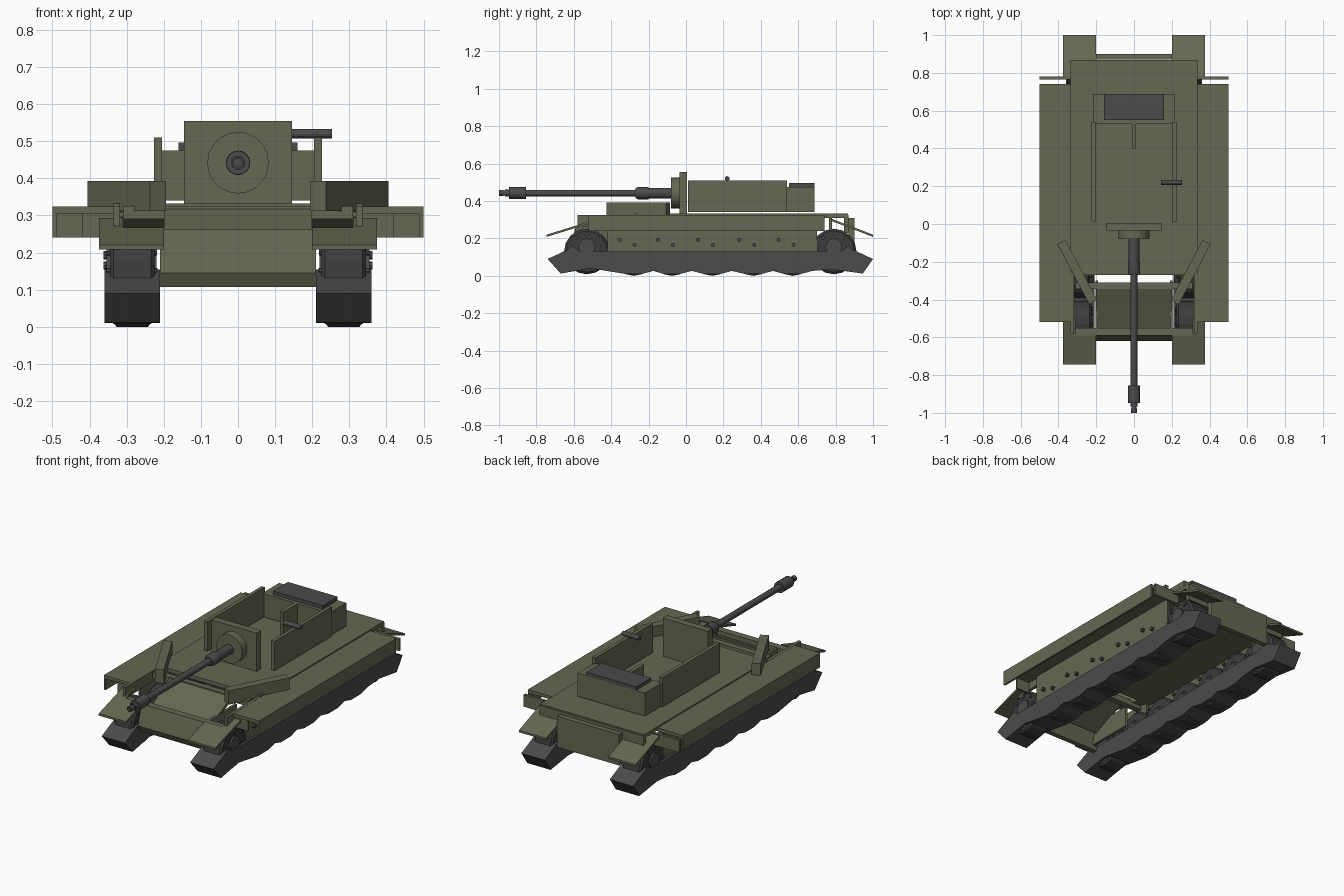
import bpy, math
from mathutils import Matrix, Vector

if "Cube" in bpy.data.objects:
    bpy.data.objects.remove(bpy.data.objects["Cube"])


def mat(name, c):
    m = bpy.data.materials.new(name)
    m.diffuse_color = (*c, 1)
    m.use_nodes = True
    m.node_tree.nodes["Principled BSDF"].inputs["Base Color"].default_value = m.diffuse_color
    return m


OLIVE = mat("olive", (0.13, 0.138, 0.085))
STEEL = mat("dark_steel", (0.07, 0.07, 0.07))
RUBBER = mat("wheel_grey", (0.045, 0.045, 0.045))


def mesh(name, verts, faces, m):
    me = bpy.data.meshes.new(name)
    me.from_pydata(verts, [], faces)
    ob = bpy.data.objects.new(name, me)
    me.materials.append(m)
    bpy.context.collection.objects.link(ob)
    return ob


def prism(name, prof, x0, x1, m=OLIVE):
    """Extrude a (y, z) outline along x."""
    n = len(prof)
    v = [(x, y, z) for x in (x0, x1) for y, z in prof]
    f = [list(range(n))[::-1], list(range(n, 2 * n))]
    f += [[i, (i + 1) % n, n + (i + 1) % n, n + i] for i in range(n)]
    ob = mesh(name, v, f, m)
    ob.data.validate()
    return ob


def box(name, x, y, z, m=OLIVE):
    return prism(name, [(y[0], z[0]), (y[1], z[0]), (y[1], z[1]), (y[0], z[1])], *x, m)


def slab(name, a, b, t, x, m=OLIVE):
    """Tilted plate from a to b in the side view, thickness t downwards."""
    return prism(name, [a, b, (b[0], b[1] - t), (a[0], a[1] - t)], *x, m)


def lathe(name, start, axis, prof, m, n=16):
    """Stack of rings (distance along axis, radius), closed at both ends."""
    rot = Vector((0, 0, 1)).rotation_difference(Vector(axis)).to_matrix().to_4x4()
    M = Matrix.Translation(start) @ rot
    v = [M @ Vector((r * math.cos(2 * math.pi * k / n), r * math.sin(2 * math.pi * k / n), d))
         for d, r in prof for k in range(n)]
    f = [[i * n + k, i * n + (k + 1) % n, (i + 1) * n + (k + 1) % n, (i + 1) * n + k]
         for i in range(len(prof) - 1) for k in range(n)]
    f += [list(range(n))[::-1], list(range((len(prof) - 1) * n, len(prof) * n))]
    return mesh(name, v, f, m)


def smooth(ob):
    bpy.ops.object.select_all(action='DESELECT')
    ob.select_set(True)
    bpy.context.view_layer.objects.active = ob
    bpy.ops.object.shade_smooth_by_angle(angle=math.radians(35))


# Hull: deck, nose, sloped glacis and rear, open underneath
box("hull_deck", (-0.335, 0.335), (-0.27, 0.865), (0.31, 0.332))
prism("nose_plate", [(-0.59, 0.26), (-0.62, 0.145), (-0.60, 0.107), (-0.57, 0.107),
                     (-0.58, 0.145), (-0.55, 0.26)], -0.21, 0.21)
box("nose_crossbar", (-0.335, 0.335), (-0.59, -0.55), (0.235, 0.262))
slab("glacis", (-0.55, 0.22), (-0.33, 0.325), 0.02, (-0.2, 0.2))
box("glacis_top_edge", (-0.31, 0.31), (-0.345, -0.31), (0.29, 0.325))
slab("rear_plate", (0.90, 0.31), (0.87, 0.31), 0.18, (-0.2, 0.2))
box("rear_upper_plate", (-0.335, 0.335), (0.845, 0.868), (0.23, 0.325))

WHEEL_Y = (-0.28, -0.075, 0.14, 0.36, 0.57)

for s, side in ((1, "right"), (-1, "left")):
    def sx(a, b):
        return (a, b) if s > 0 else (-b, -a)

    # Hull sides and wide side fenders with hanging skirts
    box(f"hull_side_{side}", sx(0.336, 0.346), (-0.42, 0.70), (0.10, 0.31))
    box(f"front_cheek_{side}", sx(0.19, 0.205), (-0.58, -0.3), (0.14, 0.26))
    box(f"front_side_rail_{side}", sx(0.318, 0.335), (-0.58, -0.27), (0.26, 0.325))
    box(f"side_fender_{side}", sx(0.33, 0.5), (-0.52, 0.74), (0.305, 0.324))
    box(f"side_skirt_{side}", sx(0.488, 0.5), (-0.52, 0.74), (0.24, 0.324))
    box(f"rear_mud_plate_{side}", sx(0.335, 0.5), (0.765, 0.78), (0.24, 0.31))
    box(f"front_mud_plate_{side}", sx(0.335, 0.42), (-0.51, -0.5), (0.24, 0.31))

    # Sloped mud flaps at both ends
    slab(f"front_flap_{side}", (-0.745, 0.22), (-0.59, 0.268), 0.012, sx(0.2, 0.375))
    slab(f"front_flap_inner_{side}", (-0.59, 0.268), (-0.5, 0.295), 0.012, sx(0.31, 0.375))
    slab(f"rear_flap_{side}", (1.0, 0.22), (0.77, 0.308), 0.012, sx(0.2, 0.375))

    # Angled shield standing on the fender
    p = Vector((s * 0.30, -0.255, 0.3525))
    d = Vector((-s * 0.175, -0.33, 0)).normalized() * 0.18
    w = Vector((-d.y, d.x, 0)).normalized() * 0.024
    up = Vector((0, 0, 0.04))
    v = [p + a * d + b * w + c * up for c in (-1, 1) for a, b in ((-1, -1), (1, -1), (1, 1), (-1, 1))]
    mesh(f"angled_shield_{side}", v, [(3, 2, 1, 0), (4, 5, 6, 7), (0, 1, 5, 4), (1, 2, 6, 5),
                                      (2, 3, 7, 6), (3, 0, 4, 7)], OLIVE)

    # Track: flat top, raised ends, underside dipping at every wheel
    prof = [(-0.74, 0.09), (-0.67, 0.012), (-0.51, 0.04)]
    for y in WHEEL_Y:
        prof += [(y - 0.045, 0.01), (y + 0.045, 0.01), (y + 0.105, 0.026)]
    prof += [(0.78, 0.035), (0.945, 0.012), (1.0, 0.09), (0.86, 0.155), (0.83, 0.13),
             (-0.57, 0.13), (-0.60, 0.155)]
    prism(f"track_{side}", prof, *sx(0.21, 0.36), STEEL)

    # Road wheels with hubs and bolts
    for i, y in enumerate(WHEEL_Y):
        lathe(f"road_wheel_{side}_{i}", (s * 0.235, y, 0.115), (s, 0, 0),
              [(0, 0.105), (0.008, 0.115), (0.092, 0.115), (0.1, 0.105)], RUBBER)
        lathe(f"road_hub_{side}_{i}", (s * 0.215, y, 0.115), (s, 0, 0),
              [(0, 0.04), (0.02, 0.055)], STEEL, 12)
        for dy, dz in ((-0.075, 0.078), (0.005, 0.05), (0.075, 0.078)):
            if dy < 0.05:
                lathe(f"wheel_bolt_{side}_{i}", (s * 0.225, y + dy, 0.115 + dz), (s, 0, 0),
                      [(0, 0.011), (0.138, 0.011)], STEEL, 8)

    # End sprockets
    for end, y in (("front", -0.53), ("rear", 0.79)):
        lathe(f"{end}_sprocket_{side}", (s * 0.225, y, 0.13), (s, 0, 0),
              [(0, 0.11), (0.01, 0.122), (0.11, 0.122), (0.12, 0.11)], RUBBER)
        lathe(f"{end}_sprocket_hub_{side}", (s * 0.22, y, 0.155), (s, 0, 0),
              [(0, 0.045), (0.135, 0.045)], STEEL, 12)
        for k in range(5):
            a = math.radians(-5 + 47.5 * k)
            lathe(f"{end}_sprocket_bolt_{side}_{k}",
                  (s * 0.218, y + 0.08 * math.cos(a), 0.155 + 0.07 * math.sin(a)), (s, 0, 0),
                  [(0, 0.01), (0.136, 0.01)], STEEL, 8)

    # Turret side wall
    box(f"turret_side_{side}", sx(0.205, 0.226), (0.012, 0.54), (0.34, 0.51))

# Open turret: front shield, rear box and divider
box("gun_shield", (-0.145, 0.145), (-0.035, 0.006), (0.332, 0.555))
box("turret_rear_box", (-0.216, 0.216), (0.53, 0.687), (0.34, 0.475))
box("turret_rear_lid", (-0.16, 0.16), (0.55, 0.687), (0.475, 0.496), STEEL)
box("turret_divider", (-0.011, 0.011), (0.40, 0.54), (0.34, 0.475))
lathe("side_rod", (0.143, 0.22, 0.52), (1, 0, 0), [(0, 0.013), (0.11, 0.013)], STEEL, 12)

# Gun: mantlet disc, sleeve, barrel and muzzle brake
Z = 0.442
smooth(lathe("mantlet", (0, -0.03, Z), (0, -1, 0), [(0, 0.083), (0.05, 0.083)], OLIVE, 20))
smooth(lathe("gun_barrel", (0, -0.08, Z), (0, -1, 0),
             [(0, 0.028), (0.12, 0.028), (0.12, 0.033), (0.175, 0.033), (0.19, 0.026),
              (0.19, 0.018), (0.78, 0.018)], STEEL))
smooth(lathe("muzzle_brake", (0, -0.855, Z), (0, -1, 0),
             [(0, 0.032), (0.092, 0.032), (0.092, 0.019), (0.112, 0.019), (0.112, 0.013),
              (0.122, 0.013), (0.122, 0.016), (0.145, 0.016), (0.145, 0.011), (0.13, 0.011)], STEEL))
